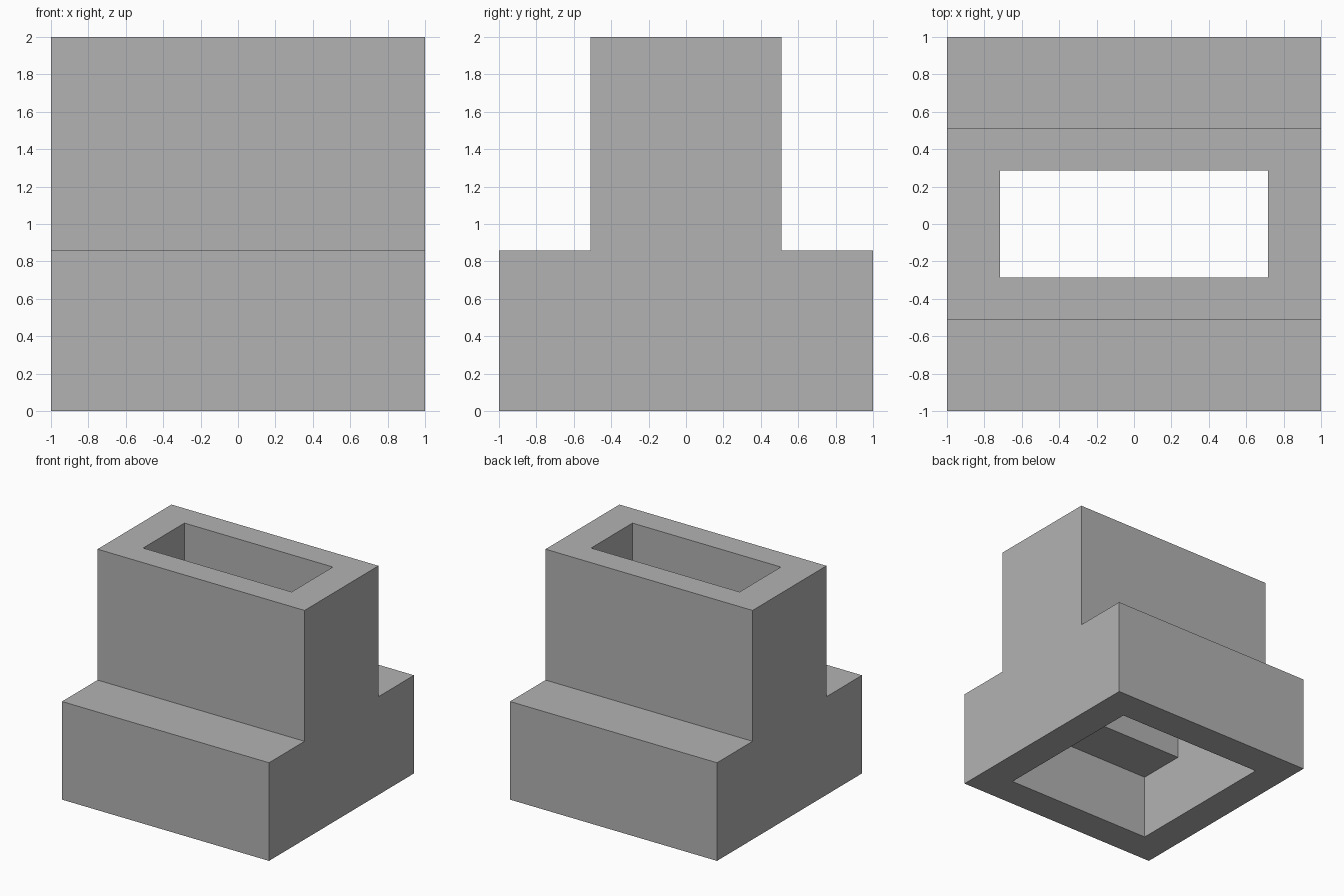
import bpy
import bmesh

cube = bpy.data.objects.get("Cube")
if cube:
    bpy.data.objects.remove(cube, do_unlink=True)

grey = bpy.data.materials.new("plain grey")
grey.use_nodes = True
grey.diffuse_color = (0.45, 0.45, 0.45, 1)
grey.node_tree.nodes["Principled BSDF"].inputs["Base Color"].default_value = grey.diffuse_color


def stepped_block(name, half_x, wide_y, narrow_y, bottom, step, top):
    """Extrude an upside-down T profile along x."""
    half = [(wide_y, bottom), (wide_y, step), (narrow_y, step), (narrow_y, top)]
    profile = half + [(-y, z) for y, z in reversed(half)]
    bm = bmesh.new()
    face = bm.faces.new([bm.verts.new((-half_x, y, z)) for y, z in profile])
    grown = bmesh.ops.extrude_face_region(bm, geom=[face])["geom"]
    moved = [v for v in grown if isinstance(v, bmesh.types.BMVert)]
    bmesh.ops.translate(bm, verts=moved, vec=(2 * half_x, 0, 0))
    bmesh.ops.recalc_face_normals(bm, faces=bm.faces)
    mesh = bpy.data.meshes.new(name)
    bm.to_mesh(mesh)
    bm.free()
    mesh.materials.append(grey)
    obj = bpy.data.objects.new(name, mesh)
    bpy.context.collection.objects.link(obj)
    return obj


# Outer shell: wide base with a narrower tower
shell = stepped_block("stepped_shell", 1, 1, 0.51, 0, 0.857, 2)

# Inner cavity: wide chamber below, narrow slot through the top
cavity = stepped_block("cavity_cutter", 0.717, 0.717, 0.285, -0.2, 0.573, 2.2)
cut = shell.modifiers.new("hollow", "BOOLEAN")
cut.operation = "DIFFERENCE"
cut.solver = "EXACT"
cut.object = cavity

# Keep the hollowed result and discard the cutter
bpy.context.view_layer.objects.active = shell
shell.select_set(True)
bpy.ops.object.modifier_apply(modifier=cut.name)
bpy.data.objects.remove(cavity, do_unlink=True)
